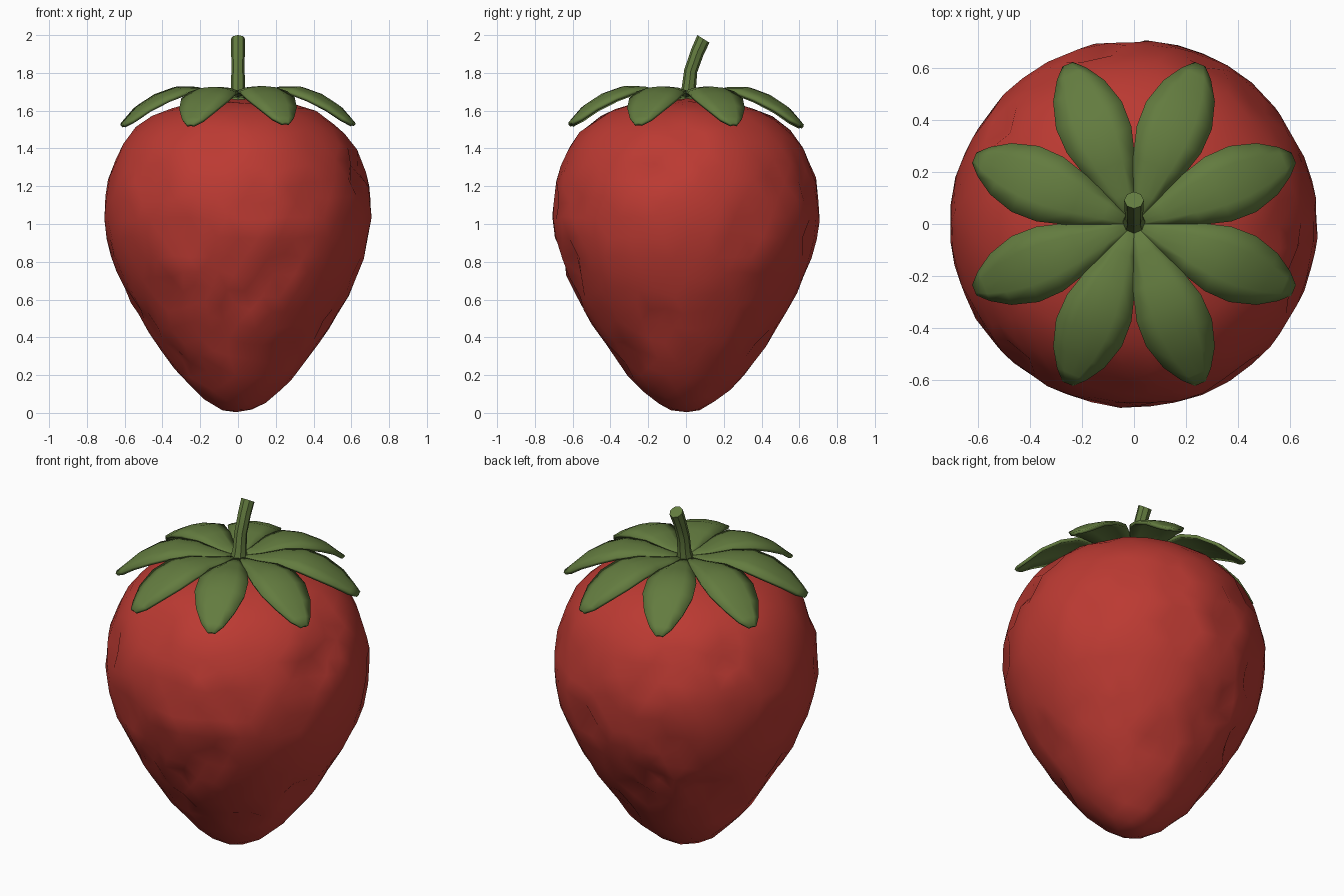
import bpy, bmesh, math, random
from mathutils import Vector, Matrix

random.seed(7)
if "Cube" in bpy.data.objects:
    bpy.data.objects.remove(bpy.data.objects["Cube"], do_unlink=True)


def material(name, color):
    m = bpy.data.materials.new(name)
    m.use_nodes = True
    m.diffuse_color = color
    bsdf = m.node_tree.nodes["Principled BSDF"]
    bsdf.inputs["Base Color"].default_value = color
    bsdf.inputs["Roughness"].default_value = 0.7
    return m


def finish(bm, name, mat, angle):
    bmesh.ops.recalc_face_normals(bm, faces=bm.faces)
    mesh = bpy.data.meshes.new(name)
    bm.to_mesh(mesh)
    bm.free()
    mesh.materials.append(mat)
    obj = bpy.data.objects.new(name, mesh)
    bpy.context.collection.objects.link(obj)
    bpy.ops.object.select_all(action='DESELECT')
    obj.select_set(True)
    bpy.context.view_layer.objects.active = obj
    bpy.ops.object.shade_smooth_by_angle(angle=math.radians(angle))
    return obj


def along(points, t):
    """Point at fraction t of a polyline's length."""
    lengths = [(b - a).length for a, b in zip(points, points[1:])]
    goal = t * sum(lengths)
    for a, b, length in zip(points, points[1:], lengths):
        if goal <= length:
            return a.lerp(b, goal / length)
        goal -= length
    return points[-1]


red = material("berry red", (0.50, 0.042, 0.032, 1))
green = material("leaf green", (0.125, 0.20, 0.05, 1))

# Berry: a sphere remapped onto a (radius, height) profile, with seed pits
profile = [Vector(p) for p in (
    (0, 0), (0.09, 0.01), (0.17, 0.06), (0.32, 0.2), (0.46, 0.4), (0.58, 0.6),
    (0.67, 0.8), (0.715, 1.0), (0.705, 1.2), (0.635, 1.4), (0.56, 1.5),
    (0.44, 1.59), (0.3, 1.64), (0, 1.67))]
bm = bmesh.new()
bmesh.ops.create_icosphere(bm, subdivisions=4, radius=1)
for v in bm.verts:
    polar = math.acos(max(-1, min(1, -v.co.z)))
    around = math.atan2(v.co.y, v.co.x)
    r, z = along(profile, polar / math.pi)
    v.co = (r * math.cos(around), r * math.sin(around), z)
bm.normal_update()
moves = {}
for v in bm.verts:
    depth = random.uniform(0, 0.012)
    if 0.1 < v.co.z < 1.5 and random.random() < 0.09:
        depth = random.uniform(0.025, 0.05)
    slide = Vector([random.uniform(-0.014, 0.014) for _ in range(3)])
    slide -= slide.project(v.normal)
    moves[v] = slide - v.normal * depth
for v, move in moves.items():
    v.co += move
    v.co.z = max(v.co.z, 0)
finish(bm, "berry", red, 75)

# Leaves: eight drooping blades; each row is distance, half width, height
rows = ((0, 0.01, 1.675), (0.12, 0.052, 1.69), (0.24, 0.1, 1.715),
        (0.35, 0.132, 1.715), (0.45, 0.135, 1.68), (0.55, 0.105, 1.62),
        (0.62, 0.06, 1.555), (0.66, 0.02, 1.52))
sides = (-1, -0.5, 0, 0.5, 1)
for i in range(8):
    bm = bmesh.new()
    turn = Matrix.Rotation(math.radians(22.5 + 45 * i), 4, 'Z')
    lift = random.uniform(-0.01, 0.02)
    grid = []
    for d, w, z in rows:
        grid.append([bm.verts.new(turn @ Vector(
            (d, s * w, z + lift * d - 0.2 * w * s * s))) for s in sides])
    for a, b in zip(grid, grid[1:]):
        for k in range(len(sides) - 1):
            bm.faces.new((a[k], b[k], b[k + 1], a[k + 1]))
    leaf = finish(bm, f"leaf_{i + 1}", green, 50)
    solid = leaf.modifiers.new("thickness", 'SOLIDIFY')
    solid.thickness = 0.018
    solid.offset = 0

# Stem: a bent tube leaning backwards, flared at its foot
path = ((0.0, 1.65, 0.05, 0), (0.015, 1.72, 0.038, -5), (0.025, 1.81, 0.035, -12),
        (0.06, 1.91, 0.036, -25), (0.092, 1.98, 0.038, -32))
bm = bmesh.new()
rings = []
for y, z, radius, tilt in path:
    place = Matrix.Translation((0, y, z)) @ Matrix.Rotation(math.radians(tilt), 4, 'X')
    rings.append(bmesh.ops.create_circle(
        bm, segments=8, radius=radius, cap_ends=False, matrix=place)["verts"])
for a, b in zip(rings, rings[1:]):
    for k in range(8):
        n = (k + 1) % 8
        bm.faces.new((a[k], a[n], b[n], b[k]))
bm.faces.new(rings[-1])
bm.faces.new(rings[0])
finish(bm, "stem", green, 40)
